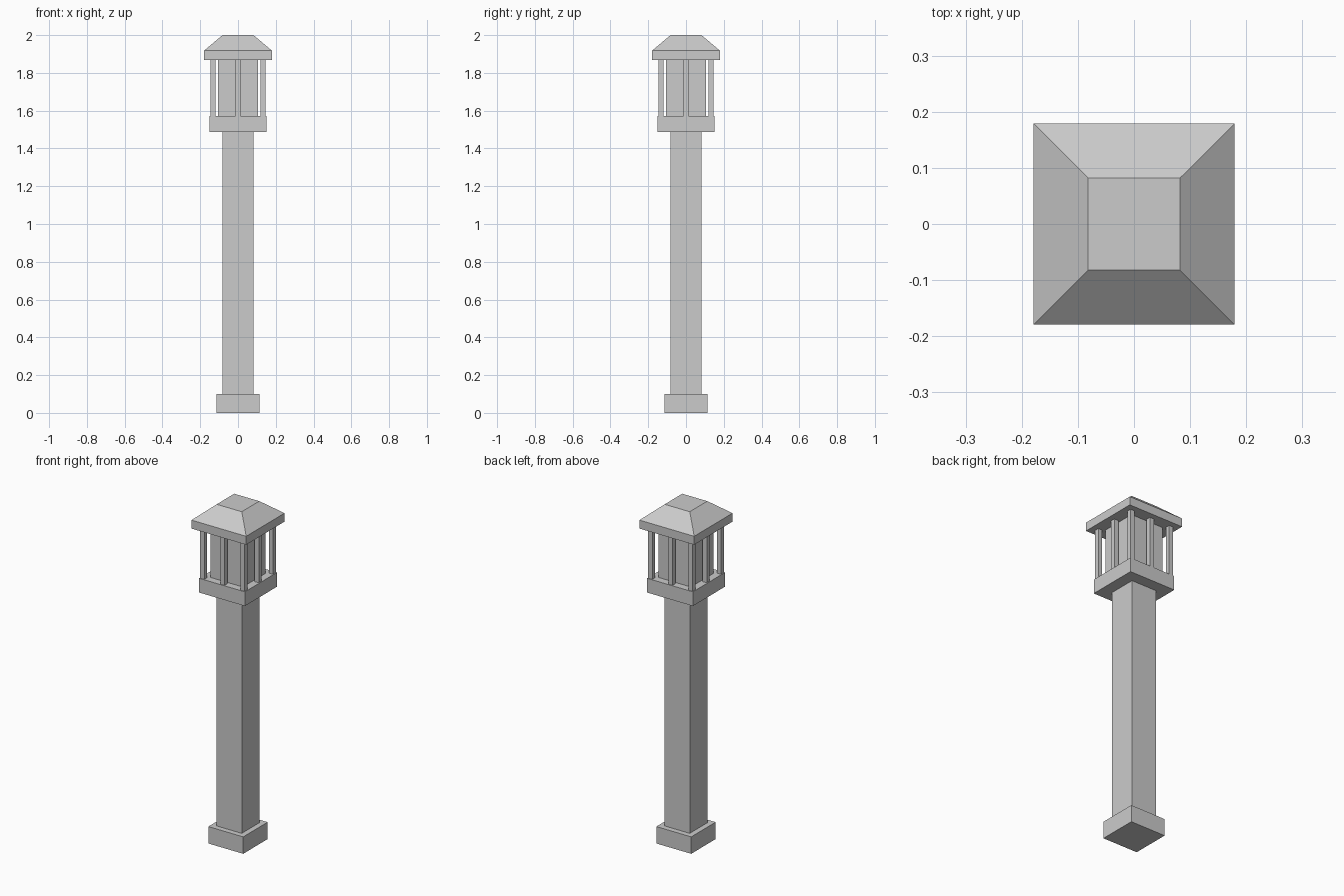
import bpy, bmesh

if "Cube" in bpy.data.objects:
    bpy.data.objects.remove(bpy.data.objects["Cube"])


def frustum(name, x, y, z0, z1, half, top=None):
    """Square block from z0 to z1, optionally tapering to a smaller top."""
    top = half if top is None else top
    bm = bmesh.new()
    bmesh.ops.create_cube(bm, size=2)
    for v in bm.verts:
        h = top if v.co.z > 0 else half
        v.co = (x + v.co.x * h, y + v.co.y * h, z1 if v.co.z > 0 else z0)
    mesh = bpy.data.meshes.new(name)
    bm.to_mesh(mesh)
    bm.free()
    obj = bpy.data.objects.new(name, mesh)
    bpy.context.collection.objects.link(obj)
    return obj


# Column
frustum("base", 0, 0, 0, 0.1, 0.114)
frustum("shaft", 0, 0, 0.1, 1.487, 0.082)

# Lantern
frustum("lantern_tray", 0, 0, 1.487, 1.571, 0.15)
frustum("lamp_core", 0, 0, 1.571, 1.868, 0.106)

# Thin bars at the corners and the middle of each side
for i in (-1, 0, 1):
    for j in (-1, 0, 1):
        if i or j:
            frustum("lantern_bar", i * 0.132, j * 0.132, 1.571, 1.868, 0.0135)

# Roof: one closed mesh with a straight rim and sloped top
roof = frustum("roof", 0, 0, 1.868, 1.918, 0.179)
bm = bmesh.new()
bm.from_mesh(roof.data)
bm.normal_update()
cap = [f for f in bm.faces if f.normal.z > 0.9]
new = bmesh.ops.extrude_face_region(bm, geom=cap)["geom"]
bmesh.ops.delete(bm, geom=cap, context='FACES_ONLY')
for v in new:
    if isinstance(v, bmesh.types.BMVert):
        v.co = (v.co.x * 0.082 / 0.179, v.co.y * 0.082 / 0.179, 2.0)
bmesh.ops.recalc_face_normals(bm, faces=bm.faces)
bm.to_mesh(roof.data)
bm.free()
